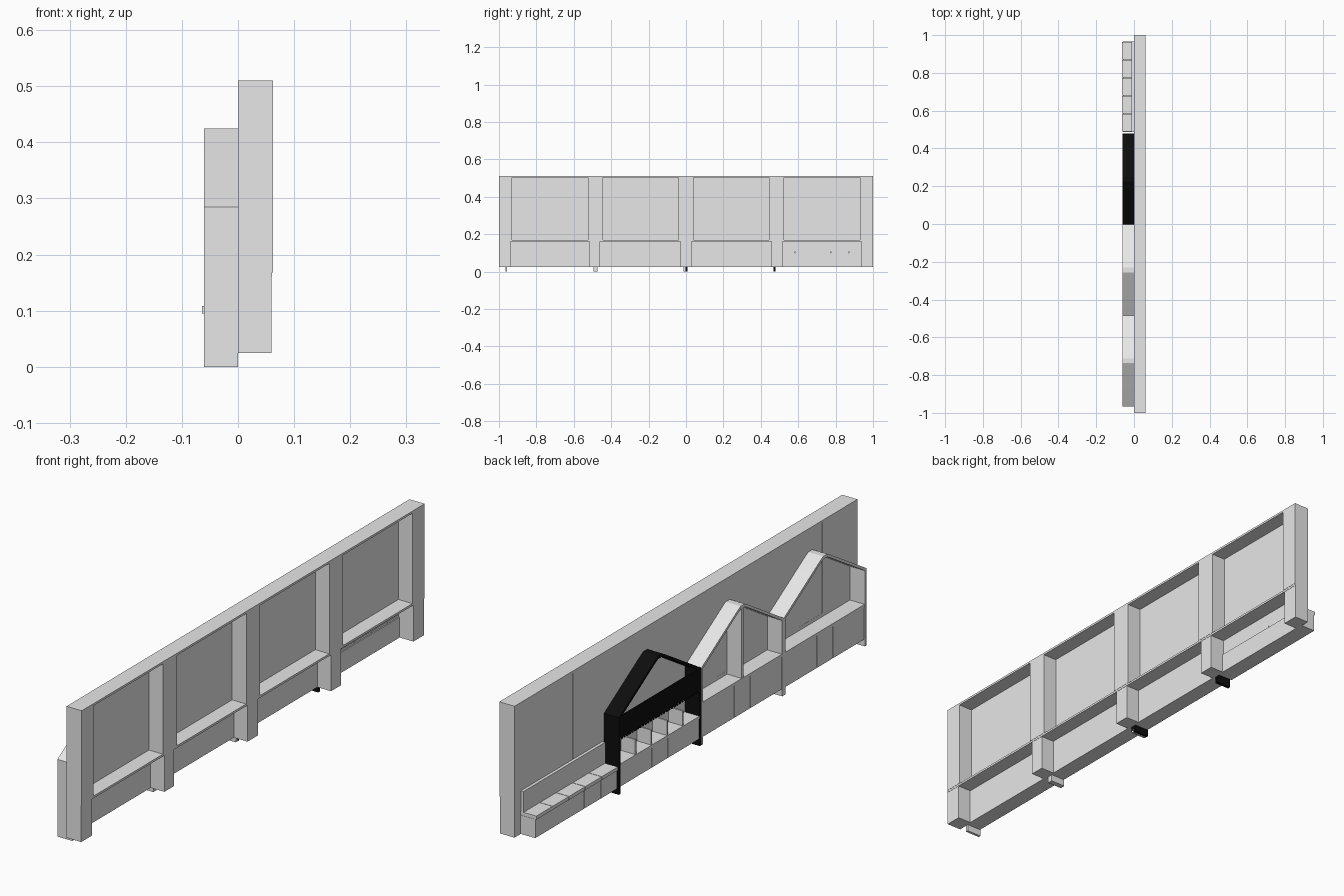
import bpy

if "Cube" in bpy.data.objects:
    bpy.data.objects.remove(bpy.data.objects["Cube"], do_unlink=True)


def material(name, value):
    m = bpy.data.materials.new(name)
    m.use_nodes = True
    col = (value, value, value, 1)
    m.diffuse_color = col
    m.node_tree.nodes["Principled BSDF"].inputs["Base Color"].default_value = col
    return m


GREY = material("light grey", 0.8)
BLACK = material("black", 0.004)
BOX = [(0, 1, 3, 2), (4, 6, 7, 5), (0, 4, 5, 1), (2, 3, 7, 6), (0, 2, 6, 4), (1, 5, 7, 3)]


def boxes(name, spans, mat=GREY):
    """One object made of boxes, each given as x, y and z ranges."""
    verts, faces = [], []
    for xs, ys, zs in spans:
        n = len(verts)
        verts += [(x, y, z) for x in xs for y in ys for z in zs]
        faces += [[n + i for i in f] for f in BOX]
    return make(name, verts, faces, mat)


def make(name, verts, faces, mat):
    me = bpy.data.meshes.new(name)
    me.from_pydata(verts, [], faces)
    me.materials.append(mat)
    ob = bpy.data.objects.new(name, me)
    bpy.context.collection.objects.link(ob)
    return ob


def arch(name, y0, y1, mat):
    """Gabled band with a rounded ridge, swept across the depth."""
    mid, half = (y0 + y1) / 2, (y1 - y0) / 2

    def outline(h, drop, foot):
        left = [(-h, foot), (-h, 0.285 - drop / 2), (-0.03, 0.415 - drop), (-0.012, 0.425 - drop)]
        return left + [(-y, z) for y, z in reversed(left)]

    outer, inner = outline(half, 0, 0), outline(half - 0.01, 0.011, 0)
    n = len(outer)
    verts = [(x, mid + y, z) for x in (-0.061, 0) for line in (outer, inner) for y, z in line]
    faces = []
    for i in range(n - 1):
        o, p, b, q = i, n + i, 2 * n + i, 3 * n + i
        faces += [(o, o + 1, p + 1, p), (b, q, q + 1, b + 1),
                  (o, b, b + 1, o + 1), (p, p + 1, q + 1, q)]
    for i in (0, n - 1):
        faces.append((i, n + i, 3 * n + i, 2 * n + i))
    ob = make(name, verts, faces, mat)
    bpy.ops.object.select_all(action="DESELECT")
    bpy.context.view_layer.objects.active = ob
    ob.select_set(True)
    bpy.ops.object.mode_set(mode="EDIT")
    bpy.ops.mesh.select_all(action="SELECT")
    bpy.ops.mesh.normals_make_consistent(inside=False)
    bpy.ops.object.mode_set(mode="OBJECT")
    bpy.ops.object.shade_smooth_by_angle(angle=0.5)


# Wall frame: piers, top rail and ledge
BAYS = [(-0.93, -0.525), (-0.445, -0.04), (0.04, 0.445), (0.525, 0.93)]
LOWER = [(-0.937, -0.515), (-0.459, -0.03), (0.03, 0.457), (0.515, 0.937)]


def piers(bays):
    edges = [-1] + [y for bay in bays for y in bay] + [1]
    return list(zip(edges[::2], edges[1::2]))


boxes("upper_piers", [((0, 0.062), p, (0.168, 0.502)) for p in piers(BAYS)])
boxes("lower_piers", [((0, 0.06), p, (0.025, 0.16)) for p in piers(LOWER)])
boxes("top_rail", [((0, 0.062), (-1, 1), (0.502, 0.51))])
boxes("ledge", [((0, 0.061), (-1, 1), (0.16, 0.168))])

# Thin infill boards
boards = []
for y0, y1 in BAYS:
    w = (y1 - y0) / 3
    boards += [((0.0005 * (i % 2), 0.004), (y0 + i * w, y0 + i * w + w), (0.168, 0.502)) for i in range(3)]
boxes("upper_boards", boards)
boxes("lower_boards", [((0, 0.004), bay, (0.025, 0.1 if bay[0] > 0.5 else 0.16)) for bay in LOWER])

# Gabled stall frames
EDGES = [-0.966, -0.484, -0.003, 0.478]
for i, name in enumerate(("end_stall_frame", "middle_stall_frame", "dark_stall_frame")):
    arch(name, EDGES[i], EDGES[i + 1], BLACK if i == 2 else GREY)
boxes("dark_shared_leg", [((-0.061, 0), (-0.013, -0.003), (0, 0.025))], BLACK)
boxes("middle_divider", [((-0.059, 0), (-0.25, -0.24), (0.155, 0.414))])

# Counter bases with panelled fronts, and counter tops
PANELS = 5
for i, name in enumerate(("end", "middle", "dark")):
    y0, y1 = EDGES[i] + 0.01, EDGES[i + 1] - 0.01
    top = 0.1 if i == 2 else 0.145
    w = (y1 - y0) / PANELS
    boxes(name + "_stall_base", [((-0.056, 0), (y0, y1), (0.026, top))])
    boxes(name + "_stall_panels", [((-0.059, -0.056), (y0 + k * w + 0.001, y0 + k * w + w - 0.001), (0.026, top))
                                   for k in range(PANELS)])
    boxes(name + "_stall_counter", [((-0.06, 0), (y0, y1), (top, top + 0.01))])

# Open cubbies and dark front board with its fringe
y0, y1 = EDGES[2] + 0.01, EDGES[3] - 0.01
step = (y1 - y0) / PANELS
boxes("cubby_dividers", [((-0.058, 0), (y0 + k * step - 0.003, y0 + k * step + 0.003), (0.11, 0.165))
                         for k in range(1, PANELS)])
boxes("front_board", [((-0.061, -0.055), (y0, y1), (0.205, 0.285))], BLACK)
TEETH = 30
tooth = (y1 - y0) / TEETH
boxes("board_fringe", [((-0.06, -0.056), (y0 + k * tooth, y0 + (k + 0.5) * tooth), (0.198, 0.205))
                       for k in range(TEETH)], BLACK)

# Bench with seat and backrest boards
y0, y1 = 0.488, 0.965
step = (y1 - y0) / PANELS
spans = [(y0 + k * step + 0.001, y0 + k * step + step - 0.001) for k in range(PANELS)]
boxes("bench_base", [((-0.057, 0), (y0, y1), (0.026, 0.095))])
boxes("bench_panels", [((-0.06, -0.057), s, (0.026, 0.095)) for s in spans])
boxes("bench_seat", [((-0.064, 0), s, (0.095, 0.108)) for s in spans])
boxes("bench_back", [((-0.012, -0.001), (y0, y1), (0.108, 0.185))])
